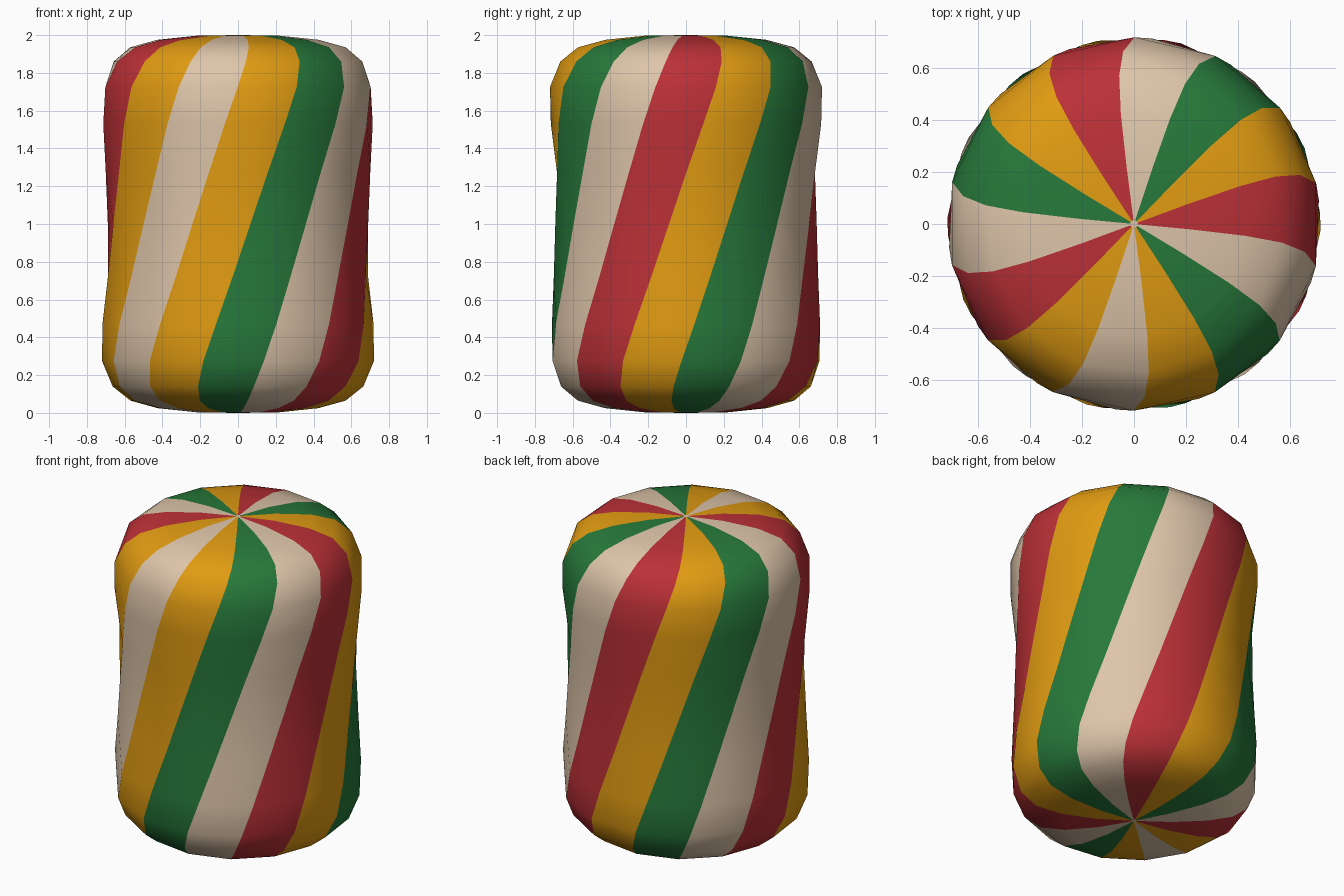
import bpy, bmesh, math

if "Cube" in bpy.data.objects:
    bpy.data.objects.remove(bpy.data.objects["Cube"])

SIDES = 14
TWIST = math.radians(27.8)   # twist per unit of height

def material(name, rgb):
    m = bpy.data.materials.new(name)
    m.diffuse_color = (*rgb, 1)
    m.use_nodes = True
    m.node_tree.nodes["Principled BSDF"].inputs["Base Color"].default_value = m.diffuse_color
    return m

mats = [material("orange", (0.75, 0.33, 0.006)),
        material("green", (0.020, 0.19, 0.043)),
        material("cream", (0.73, 0.56, 0.40)),
        material("red", (0.50, 0.030, 0.038))]
ORANGE, GREEN, CREAM, RED = range(4)

# Stripe colours counter-clockwise from the front; the last one breaks the cycle
stripes = [(ORANGE, GREEN, CREAM, RED)[k % 4] for k in range(SIDES - 1)] + [CREAM]

# Half profile (radius, height), from top centre to waist, mirrored downwards
upper = [(0.015, 2.0), (0.22, 1.997), (0.43, 1.975), (0.575, 1.935),
         (0.667, 1.86), (0.72, 1.725), (0.719, 1.53), (0.70, 1.27)]
profile = upper + [(0.695, 1.0)] + [(r, 2 - z) for r, z in reversed(upper)]

# Twisted striped body
bm = bmesh.new()
rings = []
for r, z in profile:
    start = math.radians(270) + (z - 1.73) * TWIST
    angles = [start + k * math.tau / SIDES for k in range(SIDES)]
    rings.append([bm.verts.new((r * math.cos(a), r * math.sin(a), z)) for a in angles])
for a, b in zip(rings, rings[1:]):
    for k in range(SIDES):
        n = (k + 1) % SIDES
        f = bm.faces.new((a[k], b[k], b[n], a[n]))
        f.material_index = stripes[k]

# Small cream end caps
bm.faces.new(rings[0]).material_index = CREAM
bm.faces.new(rings[-1][::-1]).material_index = CREAM
for f in bm.faces:
    f.smooth = True
bmesh.ops.recalc_face_normals(bm, faces=bm.faces)

mesh = bpy.data.meshes.new("striped_body")
bm.to_mesh(mesh)
bm.free()
for m in mats:
    mesh.materials.append(m)
bpy.context.collection.objects.link(bpy.data.objects.new("striped_body", mesh))
